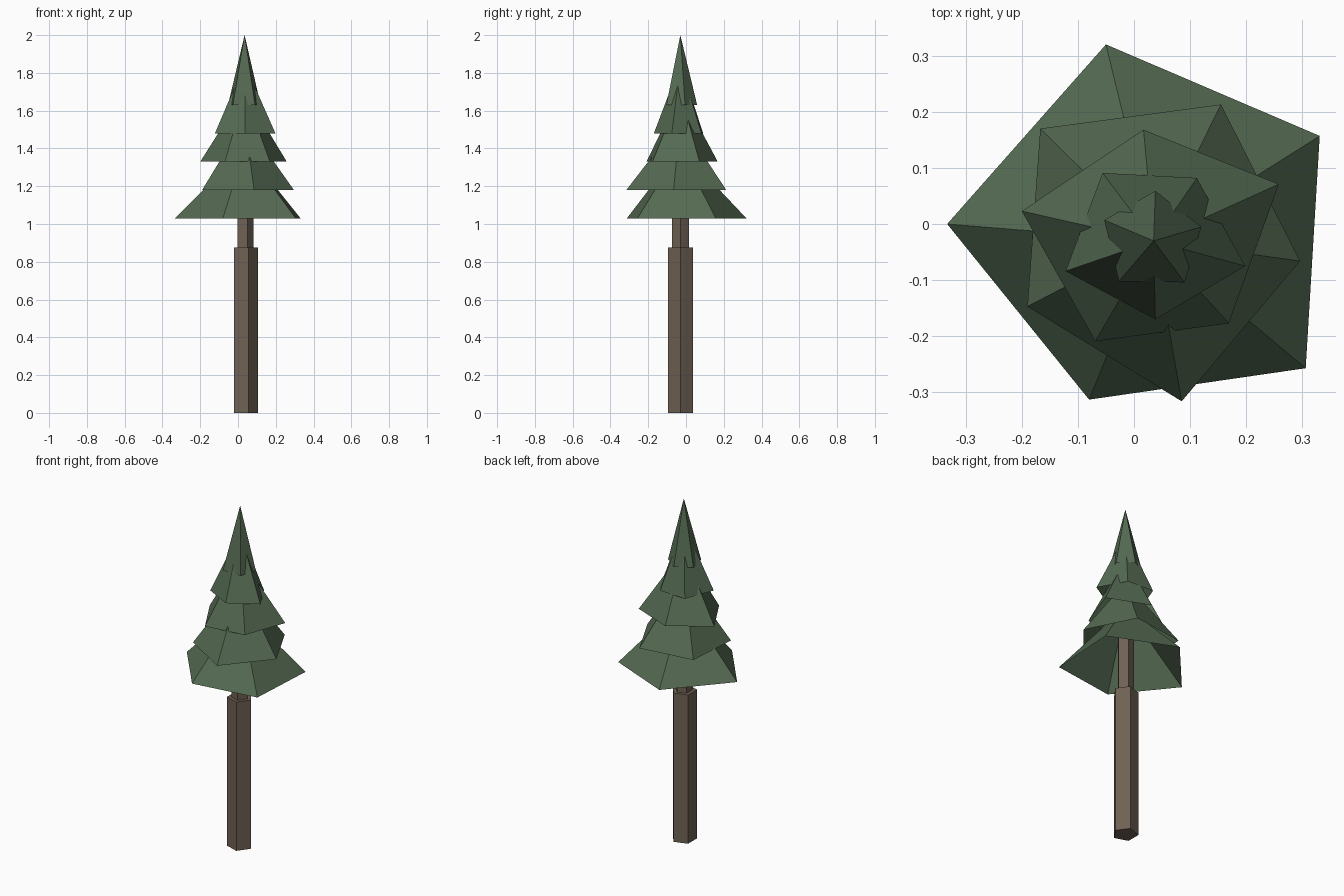
import bpy, bmesh
from math import cos, sin, tau

if "Cube" in bpy.data.objects:
    bpy.data.objects.remove(bpy.data.objects["Cube"])

CX, CY = 0.035, -0.03          # tree axis


def material(name, rgb):
    m = bpy.data.materials.new(name)
    m.diffuse_color = (*rgb, 1)
    m.use_nodes = True
    m.node_tree.nodes["Principled BSDF"].inputs["Base Color"].default_value = m.diffuse_color
    return m


def add_object(name, bm, mat):
    bmesh.ops.recalc_face_normals(bm, faces=bm.faces)
    me = bpy.data.meshes.new(name)
    bm.to_mesh(me)
    bm.free()
    me.materials.append(mat)
    ob = bpy.data.objects.new(name, me)
    bpy.context.collection.objects.link(ob)
    return ob


def trunk(name, r, z0, z1, mat):
    # five-sided prism with a corner on +x
    bm = bmesh.new()
    ring = [bm.verts.new((CX + r * cos(tau * i / 5), CY + r * sin(tau * i / 5), z0))
            for i in range(5)]
    base = bm.faces.new(ring)
    top = bmesh.ops.extrude_face_region(bm, geom=[base], use_keep_orig=True)
    for v in top["geom"]:
        if isinstance(v, bmesh.types.BMVert):
            v.co.z = z1
    add_object(name, bm, mat)


def tier(name, rim, z, mat, height=0.37):
    # irregular five-sided cone, open underneath
    bm = bmesh.new()
    ring = [bm.verts.new((x, y, z)) for x, y in rim]
    tip = bm.verts.new((CX, CY, z + height))
    for i in range(5):
        bm.faces.new((ring[i], ring[(i + 1) % 5], tip))
    ob = add_object(name, bm, mat)
    # make sure faces point outward
    if ob.data.polygons[0].normal.z < 0:
        ob.data.flip_normals()


bark = material("bark", (0.16, 0.12, 0.09))
needles = material("needles", (0.09, 0.145, 0.085))

# Trunk sections
trunk("lower_trunk", 0.07, 0.0, 0.875, bark)
trunk("upper_trunk", 0.047, 0.875, 1.25, bark)

# Foliage tiers, bottom to top (counter-clockwise rim corners)
rims = [
    [(-0.333, 0.0), (-0.08, -0.313), (0.306, -0.257), (0.331, 0.157), (-0.05, 0.32)],
    [(-0.19, -0.147), (0.085, -0.316), (0.296, -0.066), (0.155, 0.213), (-0.167, 0.17)],
    [(-0.2, 0.023), (-0.069, -0.209), (0.169, -0.177), (0.258, 0.071), (0.017, 0.168)],
    [(-0.122, -0.084), (0.038, -0.17), (0.198, -0.075), (0.112, 0.082), (-0.056, 0.091)],
    [(-0.053, 0.007), (-0.027, -0.102), (0.09, -0.104), (0.12, -0.005), (0.038, 0.059)],
]
for i, rim in enumerate(rims):
    tier(f"foliage_tier_{i + 1}", rim, 1.03 + 0.15 * i, needles)
